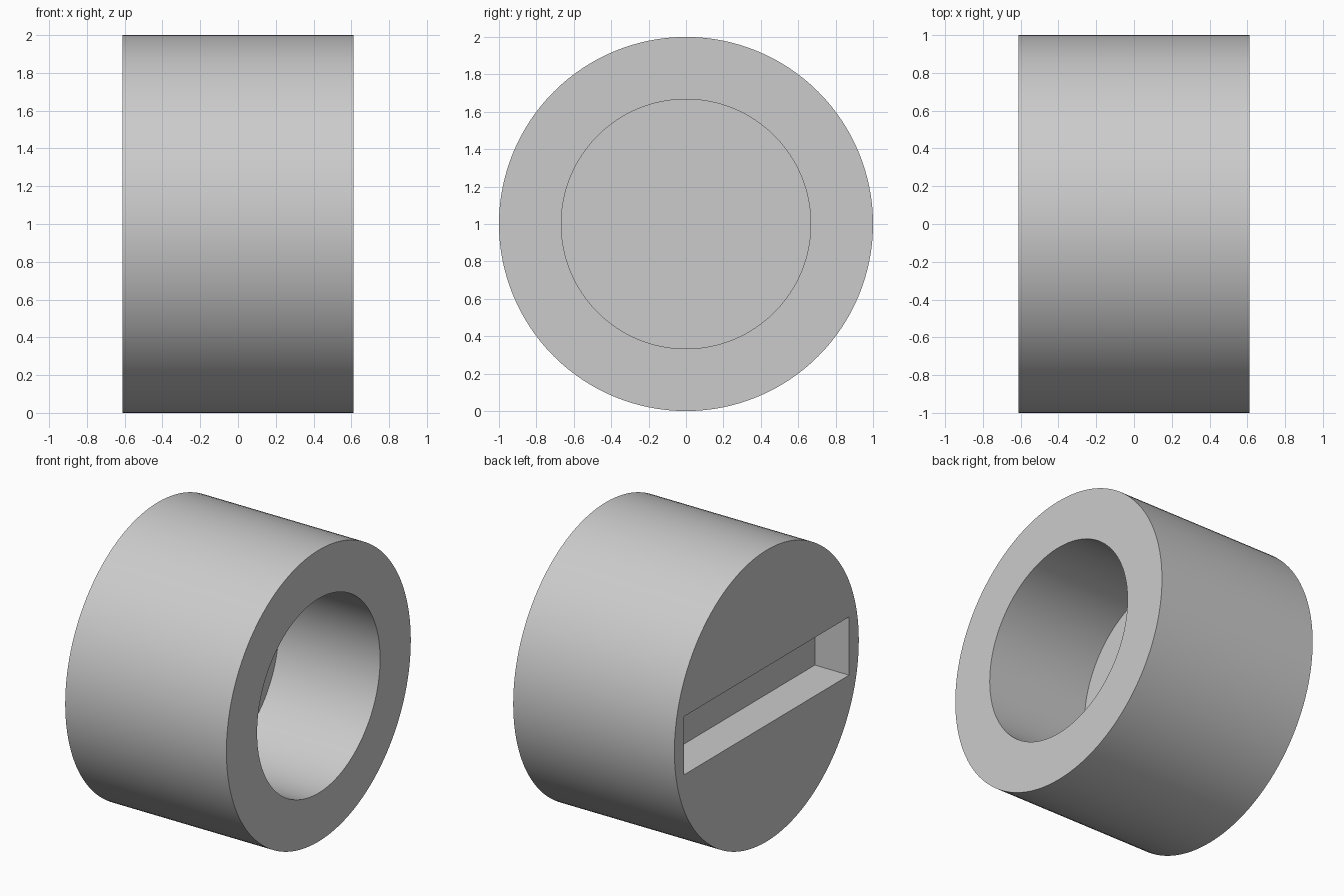
import bpy
from math import pi, radians

default_cube = bpy.data.objects.get("Cube")
if default_cube:
    bpy.data.objects.remove(default_cube, do_unlink=True)

HALF = 0.612        # half the body length along x
HOLE_DEPTH = 0.77
SLOT_DEPTH = 0.26
MARGIN = 0.1        # how far cutters stick out of the body

grey = bpy.data.materials.new("plain grey")
grey.use_nodes = True
grey.diffuse_color = (0.6, 0.6, 0.6, 1)
grey.node_tree.nodes["Principled BSDF"].inputs["Base Color"].default_value = (0.6, 0.6, 0.6, 1)


def x_cylinder(name, radius, x0, x1):
    """Cylinder lying along x from x0 to x1."""
    bpy.ops.mesh.primitive_cylinder_add(
        vertices=128, radius=radius, depth=x1 - x0,
        location=((x0 + x1) / 2, 0, 1), rotation=(0, pi / 2, 0))
    obj = bpy.context.object
    obj.name = name
    obj.data.materials.append(grey)
    return obj


def cut(target, cutter):
    """Subtract the cutter from the target and discard it."""
    cutter.hide_render = True
    mod = target.modifiers.new("cut", "BOOLEAN")
    mod.operation = "DIFFERENCE"
    mod.solver = "EXACT"
    mod.object = cutter
    bpy.ops.object.select_all(action="DESELECT")
    bpy.context.view_layer.objects.active = target
    target.select_set(True)
    bpy.ops.object.modifier_apply(modifier=mod.name)
    bpy.data.objects.remove(cutter, do_unlink=True)


# Round body
body = x_cylinder("slotted_cap", 1.0, -HALF, HALF)

# Blind round hole in the +x end
cut(body, x_cylinder("hole_cutter", 0.667, HALF - HOLE_DEPTH, HALF + MARGIN))

# Screwdriver slot in the -x end
bpy.ops.mesh.primitive_cube_add(
    size=1, location=(-HALF + (SLOT_DEPTH - MARGIN) / 2, 0, 1))
slot = bpy.context.object
slot.name = "slot_cutter"
slot.scale = (SLOT_DEPTH + MARGIN, 1.79, 0.4)
slot.data.materials.append(grey)
cut(body, slot)

# Smooth walls, crisp rims
bpy.ops.object.shade_smooth_by_angle(angle=radians(30))
